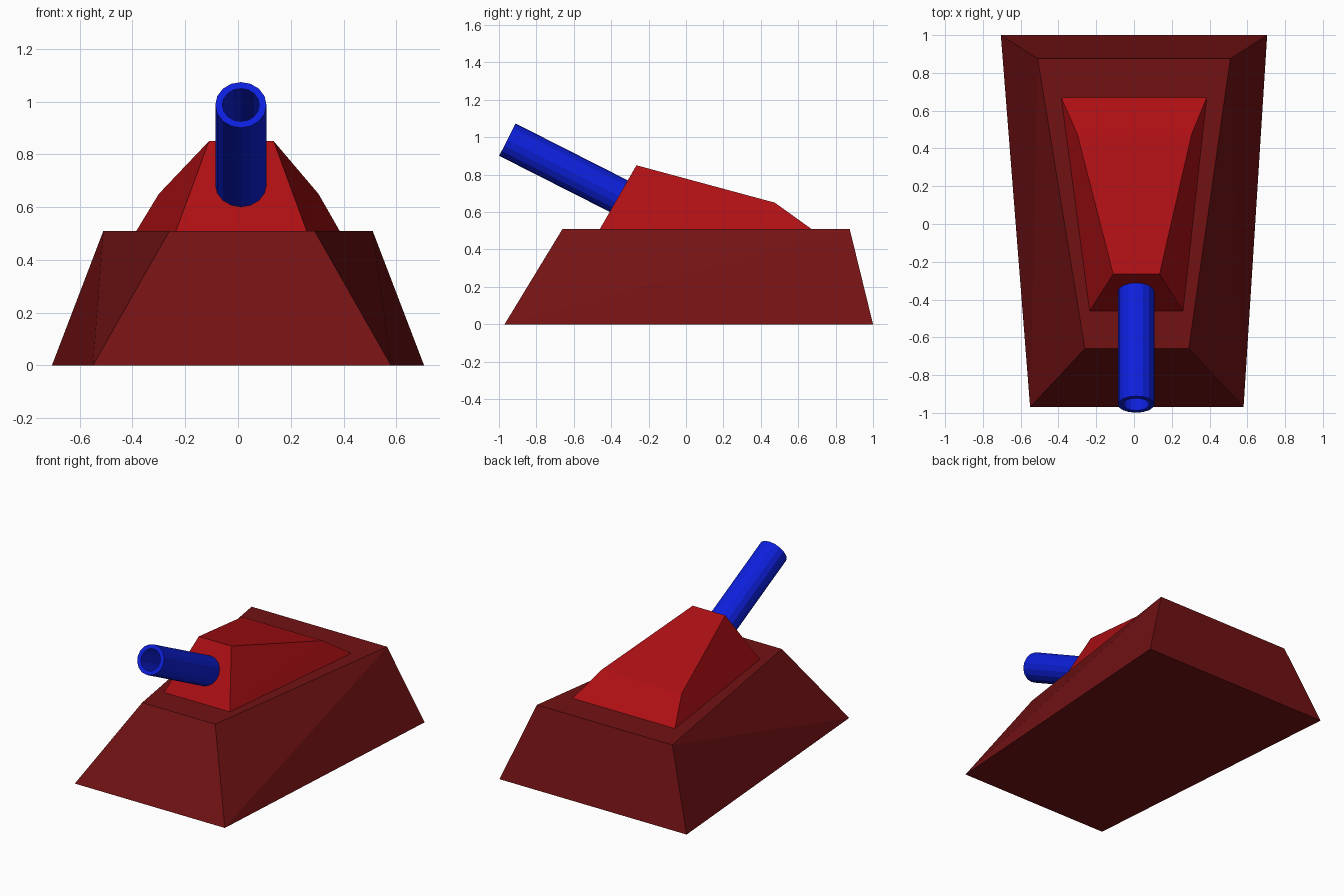
import bpy
import bmesh
from mathutils import Vector, Matrix

if "Cube" in bpy.data.objects:
    bpy.data.objects.remove(bpy.data.objects["Cube"])


def material(name, rgb):
    mat = bpy.data.materials.new(name)
    mat.diffuse_color = (*rgb, 1)
    mat.use_nodes = True
    mat.node_tree.nodes["Principled BSDF"].inputs["Base Color"].default_value = mat.diffuse_color
    return mat


def finish(name, bm, mat):
    bmesh.ops.recalc_face_normals(bm, faces=bm.faces)
    mesh = bpy.data.meshes.new(name)
    bm.to_mesh(mesh)
    bm.free()
    mesh.materials.append(mat)
    obj = bpy.data.objects.new(name, mesh)
    bpy.context.collection.objects.link(obj)
    return obj


def hull_of(name, rows, mat):
    """Convex block from left-right edges given as (x_left, x_right, y, z)."""
    bm = bmesh.new()
    for left, right, y, z in rows:
        bm.verts.new((left, y, z))
        bm.verts.new((right, y, z))
    bmesh.ops.convex_hull(bm, input=bm.verts)
    bmesh.ops.dissolve_limit(bm, angle_limit=0.01, verts=bm.verts, edges=bm.edges)
    return finish(name, bm, mat)


def tube(name, start, end, outer, inner, sides, mat):
    """Hollow barrel: open at the start, closed at the end."""
    start, end = Vector(start), Vector(end)
    axis = end - start
    turn = axis.to_track_quat('Z', 'Y').to_matrix().to_4x4()
    bm = bmesh.new()
    rings = []
    for radius, t in ((outer, 1), (outer, 0), (inner, 0), (inner, 0.97)):
        place = Matrix.Translation(start + axis * t) @ turn
        ring = bmesh.ops.create_circle(bm, segments=sides, radius=radius, matrix=place)
        rings.append(ring["verts"])
    for a, b in zip(rings, rings[1:]):
        for i in range(sides):
            j = (i + 1) % sides
            bm.faces.new((a[i], a[j], b[j], b[i]))
    bm.faces.new(rings[0])
    bm.faces.new(rings[-1])
    return finish(name, bm, mat)


dark_red = material("dark red", (0.17, 0.006, 0.007))
red = material("red", (0.42, 0.005, 0.007))
blue = material("blue", (0.004, 0.014, 0.72))

# Lower body, tapered on all four sides
hull_of("body", [
    (-0.55, 0.58, -0.97, 0), (-0.705, 0.705, 1.0, 0),
    (-0.26, 0.29, -0.66, 0.51), (-0.51, 0.51, 0.875, 0.51),
], dark_red)

# Turret with a sloping roof and a steeper rear panel
hull_of("turret", [
    (-0.235, 0.26, -0.46, 0.51), (-0.385, 0.385, 0.67, 0.51),
    (-0.11, 0.135, -0.265, 0.85), (-0.30, 0.305, 0.475, 0.65),
], red)

# Raised gun barrel, its closed end sunk into the turret
tube("barrel", (0.011, -0.955, 0.987), (0.011, -0.32, 0.665), 0.097, 0.07, 16, blue)
